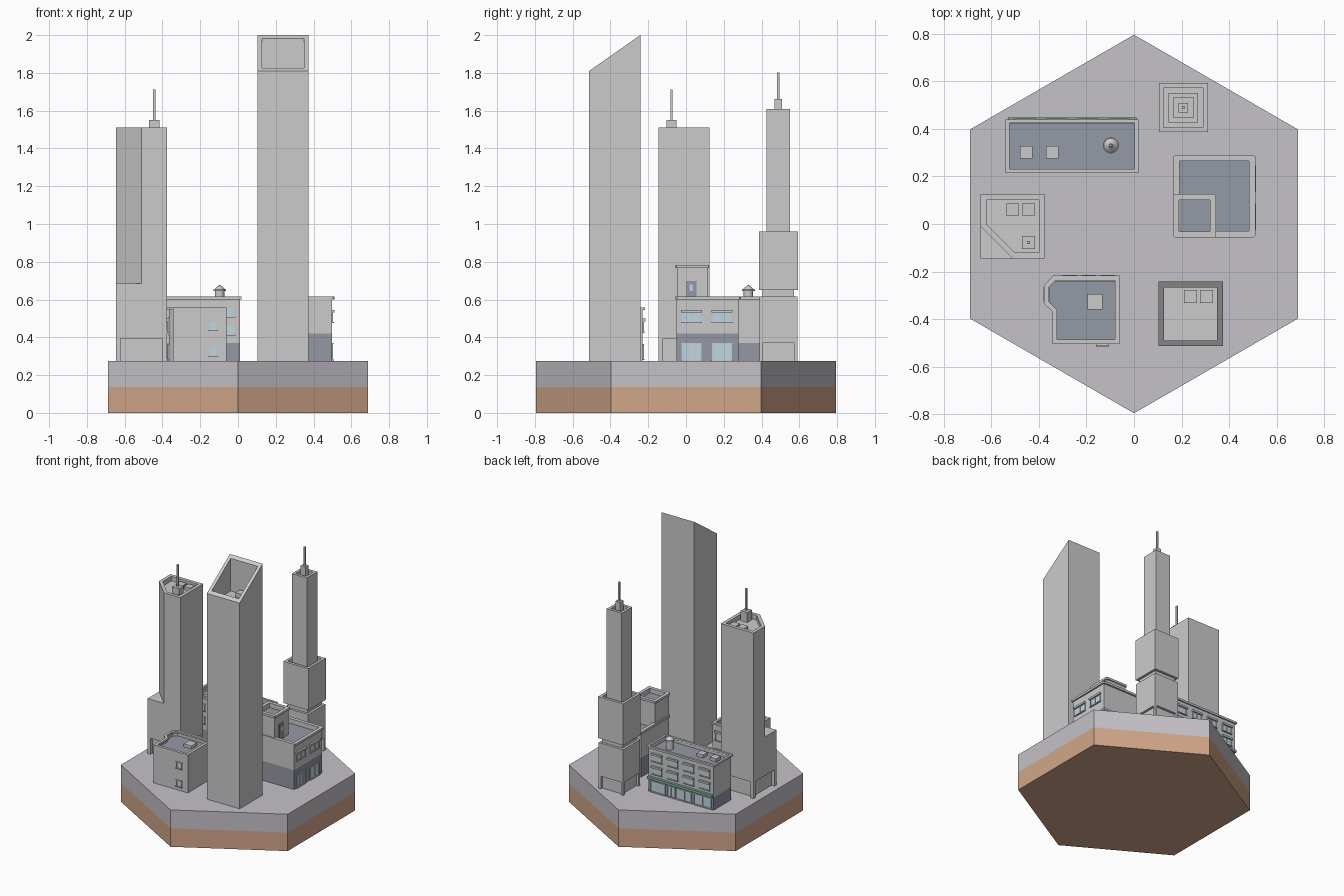
import bpy, bmesh, math
from mathutils import Vector

if "Cube" in bpy.data.objects:
    bpy.data.objects.remove(bpy.data.objects["Cube"])

def mat(name, c):
    m = bpy.data.materials.new(name)
    m.diffuse_color = (*c, 1)
    m.use_nodes = True
    m.node_tree.nodes["Principled BSDF"].inputs["Base Color"].default_value = m.diffuse_color
    return m

SOIL = mat("soil", (0.64, 0.38, 0.25))
PAVE = mat("pavement", (0.56, 0.54, 0.58))
ROOF = mat("roof_slate", (0.30, 0.32, 0.38))
SLATE = mat("wall_slate", (0.30, 0.31, 0.37))
GLASS = mat("glass", (0.52, 0.68, 0.78))
GREEN = mat("awning_green", (0.20, 0.45, 0.34))
GROUND = 0.275

def rect(x0, x1, y0, y1, c=0):
    if not c:
        return [(x0, y0), (x1, y0), (x1, y1), (x0, y1)]
    return [(x0 + c, y0), (x1 - c, y0), (x1, y0 + c), (x1, y1 - c),
            (x1 - c, y1), (x0 + c, y1), (x0, y1 - c), (x0, y0 + c)]

def square(cx, cy, h):
    return rect(cx - h, cx + h, cy - h, cy + h)

def inset(pts, d):
    # mitred inward offset of a counter-clockwise outline
    out = []
    for i, p in enumerate(pts):
        p = Vector(p)
        a = (p - Vector(pts[i - 1])).normalized()
        b = (Vector(pts[(i + 1) % len(pts)]) - p).normalized()
        na, nb = Vector((-a.y, a.x)), Vector((-b.y, b.x))
        out.append(tuple(p + (na + nb) * d / (1 + na.dot(nb))))
    return out

def finish(name, bm, mats):
    bmesh.ops.recalc_face_normals(bm, faces=bm.faces)
    me = bpy.data.meshes.new(name)
    bm.to_mesh(me)
    bm.free()
    for m in mats:
        me.materials.append(m)
    ob = bpy.data.objects.new(name, me)
    bpy.context.collection.objects.link(ob)
    return ob

def loft(name, loops, cap=True, m=None, cap_mat=None):
    # loops: list of (outline, height); height may be a function of x, y
    bm = bmesh.new()
    rings = [[bm.verts.new((x, y, z(x, y) if callable(z) else z)) for x, y in pts]
             for pts, z in loops]
    pairs = list(zip(rings, rings[1:]))
    if not cap:
        pairs.append((rings[-1], rings[0]))
    for a, b in pairs:
        for i in range(len(a)):
            j = (i + 1) % len(a)
            bm.faces.new((a[i], a[j], b[j], b[i]))
    if cap:
        bm.faces.new(rings[0])
        f = bm.faces.new(rings[-1])
        if cap_mat:
            f.material_index = 1
    return finish(name, bm, ([m] if m or cap_mat else []) + ([cap_mat] if cap_mat else []))

def prism(name, pts, z0, z1, m=None):
    return loft(name, [(pts, z0), (pts, z1)], m=m)

def block(name, x0, x1, y0, y1, z0, z1, m=None):
    return prism(name, rect(x0, x1, y0, y1), z0, z1, m)

def shell(name, pts, z0, z1, floor, t=0.02, roof=None):
    inn = inset(pts, t)
    return loft(name, [(pts, z0), (pts, z1), (inn, z1), (inn, floor)], cap_mat=roof)

def ring(name, pts, z0, z1, t):
    inn = inset(pts, t)
    return loft(name, [(pts, z0), (pts, z1), (inn, z1), (inn, z0)], cap=False)

def on_wall(name, face, w, u0, u1, z0, z1, d, m=None):
    # box standing d proud of the wall plane at coordinate w
    s = 1 if face[0] == '+' else -1
    lo, hi = sorted((w - s * 0.003, w + s * d))
    r = (lo, hi, u0, u1) if face[1] == 'x' else (u0, u1, lo, hi)
    return block(name, *r, z0, z1, m)

def window(name, face, w, c, width, z0, z1, hood=False, split=1):
    u0, u1, f = c - width / 2, c + width / 2, 0.006
    on_wall(name + "_glass", face, w, u0, u1, z0, z1, 0.002, GLASS)
    for k in range(split + 1):
        u = u0 + (u1 - u0) * k / split
        on_wall(name + "_mullion", face, w, u - f / 2, u + f / 2, z0, z1, 0.006)
    on_wall(name + "_sill", face, w, u0 - f, u1 + f, z0 - f, z0, 0.009)
    on_wall(name + "_lintel", face, w, u0 - f, u1 + f, z1, z1 + (0.014 if hood else f),
            0.014 if hood else 0.007)

def open_base(name, x0, x1, y0, y1, z1, p):
    # recessed ground floor with four corner pillars
    block(name + "_lobby", x0 + p, x1 - p, y0 + p, y1 - p, GROUND, z1)
    for x in (x0, x1 - p):
        for y in (y0, y1 - p):
            block(name + "_pillar", x, x + p, y, y + p, GROUND, z1)

def cone(name, x, y, z0, z1, r0, r1, n=16):
    def circle(r):
        return [(x + r * math.cos(2 * math.pi * i / n), y + r * math.sin(2 * math.pi * i / n))
                for i in range(n)]
    loft(name, [(circle(r0), z0), (circle(r1), z1)])

# hexagonal ground
hexa = [(0.795 * math.cos(math.radians(30 + 60 * i)), 0.795 * math.sin(math.radians(30 + 60 * i)))
        for i in range(6)]
prism("soil_layer", hexa, 0, 0.138, SOIL)
prism("pavement_layer", hexa, 0.138, GROUND, PAVE)

# slanted tower
sq = rect(0.102, 0.373, -0.513, -0.242)
inn = inset(sq, 0.024)
slope = lambda x, y: 1.81 + (y + 0.513) / 0.271 * 0.19
loft("slanted_tower", [(sq, GROUND), (sq, slope), (inn, slope), (inn, 1.74)])
for x in (0.21, 0.278):
    block("slanted_tower_vent", x, x + 0.054, -0.331, -0.277, 1.74, 1.775)

# chamfered tower
open_base("chamfered_tower", -0.645, -0.375, -0.145, 0.125, 0.395, 0.024)
block("chamfered_tower_podium", -0.645, -0.375, -0.145, 0.125, 0.395, 0.685)
shell("chamfered_tower_shaft", [(-0.51, -0.145), (-0.375, -0.145), (-0.375, 0.125),
      (-0.645, 0.125), (-0.645, -0.01)], 0.685, 1.51, 1.475, 0.025)
for x in (-0.538, -0.47):
    block("chamfered_tower_vent", x, x + 0.054, 0.035, 0.087, 1.475, 1.5)
prism("chamfered_mast_base", square(-0.443, -0.077, 0.027), 1.475, 1.55)
prism("chamfered_mast", square(-0.443, -0.077, 0.006), 1.55, 1.713)

# stepped tower
cx, cy = 0.207, 0.489
open_base("stepped_tower", cx - 0.101, cx + 0.101, cy - 0.101, cy + 0.101, 0.37, 0.018)
prism("stepped_tower_podium", square(cx, cy, 0.101), 0.37, 0.617)
prism("stepped_tower_neck", square(cx, cy, 0.084), 0.617, 0.65)
shell("stepped_tower_middle", square(cx, cy, 0.103), 0.65, 0.96, 0.935)
shell("stepped_tower_shaft", square(cx, cy, 0.062), 0.935, 1.61, 1.58)
prism("stepped_mast_base", square(cx, cy, 0.02), 1.58, 1.663)
prism("stepped_mast", square(cx, cy, 0.006), 1.663, 1.803)

# long shop building
block("shop_ground_floor", -0.53, 0.01, 0.224, 0.43, GROUND, 0.37, SLATE)
shell("shop_walls", rect(-0.53, 0.01, 0.224, 0.43), 0.37, 0.602, 0.582, 0.008, ROOF)
ring("shop_cornice", rect(-0.54, 0.018, 0.215, 0.44), 0.6, 0.615, 0.016)
for i in range(4):
    for z in (0.415, 0.51):
        window("shop_back_window", "+y", 0.43, -0.062 - 0.132 * i, 0.075, z, z + 0.045, True, 2)
        window("shop_front_window", "-y", 0.224, -0.055 - 0.137 * i, 0.07, z, z + 0.045)
for c, w in ((-0.44, 0.14), (-0.29, 0.11), (-0.18, 0.06), (-0.07, 0.12)):
    window("shop_display", "+y", 0.43, c, w, 0.283, 0.355, split=2)
on_wall("shop_awning", "+y", 0.43, -0.53, 0.01, 0.372, 0.39, 0.018, GREEN)
for x in (-0.478, -0.37):
    block("shop_vent", x, x + 0.052, 0.275, 0.328, 0.582, 0.605)
cone("tank_body", -0.097, 0.33, 0.582, 0.645, 0.026, 0.026)
cone("tank_rim", -0.097, 0.33, 0.645, 0.653, 0.034, 0.034)
cone("tank_roof", -0.097, 0.33, 0.653, 0.672, 0.03, 0.009)
cone("tank_knob", -0.097, 0.33, 0.672, 0.678, 0.008, 0.004, 8)

# corner building with bay
def bay(d):
    return [(-0.343, -0.505), (-0.06, -0.505), (-0.06, -0.217 - d), (-0.34 + d / 2, -0.217 - d),
            (-0.378 + d, -0.257 - d / 2), (-0.378 + d, -0.335 + d / 2), (-0.343, -0.368 + d / 2)]
prism("corner_walls", bay(0.012), GROUND, 0.525)
ring("corner_parapet", bay(0.012), 0.525, 0.548, 0.012)
prism("corner_roof", inset(bay(0.012), 0.01), 0.52, 0.528, ROOF)
ring("corner_cornice", bay(0), 0.545, 0.558, 0.02)
block("corner_vent", -0.196, -0.132, -0.36, -0.294, 0.528, 0.55)
for z in (0.305, 0.44):
    window("corner_front_window", "-y", -0.505, -0.132, 0.042, z, z + 0.04)
for c in (-0.27, -0.19, -0.11):
    window("corner_back_window", "+y", -0.229, c, 0.05, 0.43, 0.485, True)
    window("corner_back_shop", "+y", -0.229, c, 0.055, 0.285, 0.36)
window("corner_bay_window", "-x", -0.366, -0.296, 0.05, 0.43, 0.485, True)
window("corner_bay_shop", "-x", -0.366, -0.296, 0.05, 0.285, 0.36)

# two-level building with roof room
main = rect(0.175, 0.498, -0.05, 0.278)
prism("terrace_ground_floor", main, GROUND, 0.42, SLATE)
shell("terrace_walls", main, 0.42, 0.603, 0.58, 0.012, ROOF)
ring("terrace_cornice", rect(0.165, 0.51, -0.056, 0.29, 0.008), 0.601, 0.617, 0.026)
for c in (0.03, 0.19):
    window("terrace_window", "+x", 0.498, c, 0.1, 0.482, 0.532, True, 2)
    window("terrace_door", "+x", 0.498, c, 0.1, 0.282, 0.365, False, 3 if c < 0.1 else 2)
shell("roof_room", rect(0.173, 0.336, -0.048, 0.117), 0.58, 0.768, 0.745, 0.012, ROOF)
ring("roof_room_cornice", rect(0.165, 0.345, -0.056, 0.125, 0.006), 0.766, 0.782, 0.025)
on_wall("roof_room_door", "+x", 0.336, 0.0, 0.056, 0.58, 0.698, 0.005, SLATE)
on_wall("roof_room_door_pane", "+x", 0.341, 0.018, 0.038, 0.645, 0.68, 0.003, GLASS)
